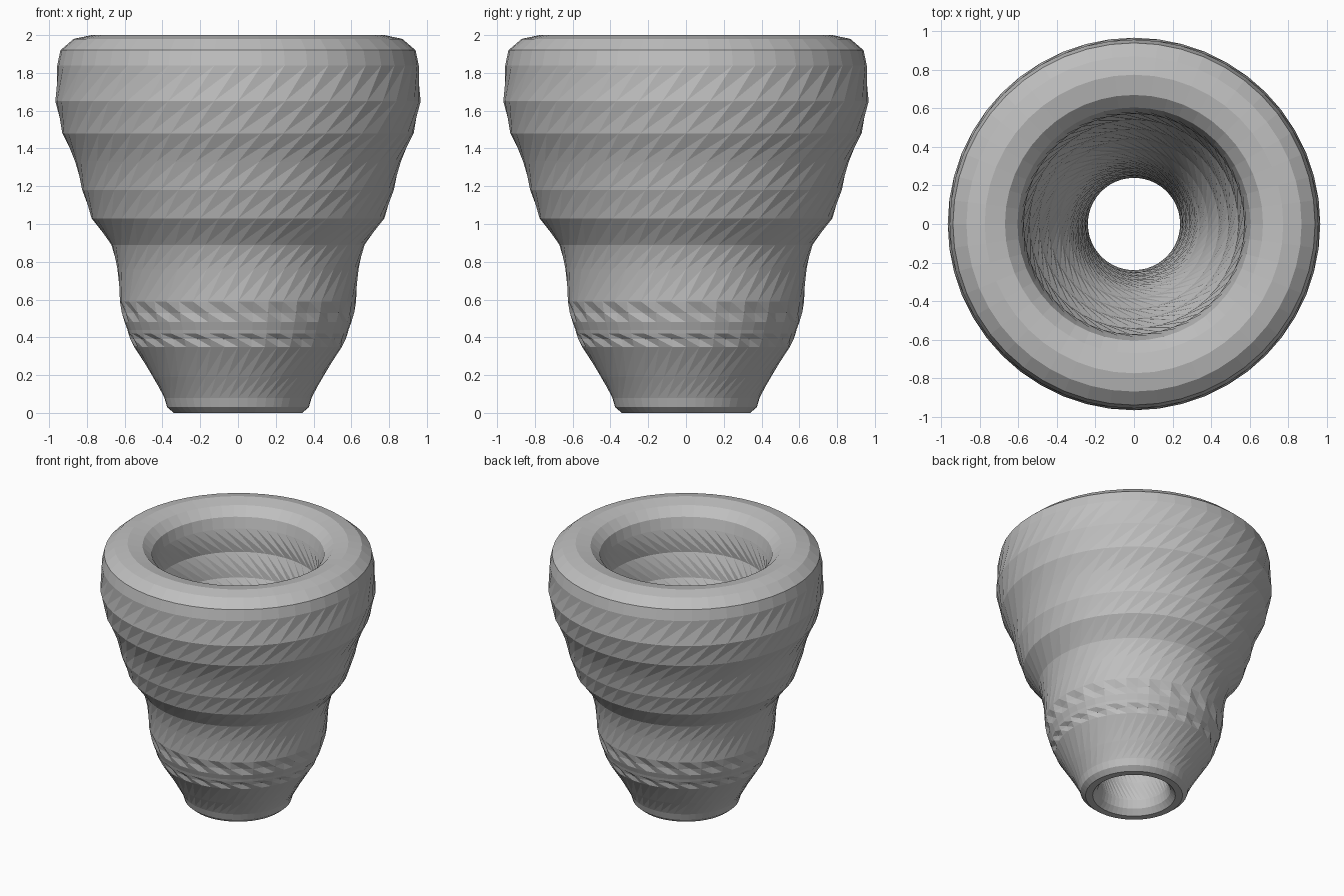
import bpy, bmesh
from math import cos, sin, pi

cube = bpy.data.objects.get("Cube")
if cube:
    bpy.data.objects.remove(cube, do_unlink=True)

SEGMENTS = 48
TWIST = 2        # columns by which long bands lean
TOOTH = 0.018    # depth of the notched rings

# Closed wall section: radius, height
outer_wall = [(.34, .0), (.375, .03), (.39, .08), (.45, .19), (.55, .35),
              (.57, .39), (.58, .42), (.585, .44), (.60, .48), (.615, .53),
              (.625, .59), (.638, .76), (.67, .89), (.775, 1.03), (.825, 1.18),
              (.862, 1.33), (.93, 1.48), (.967, 1.65), (.957, 1.84)]
rim = [(.94, 1.92), (.87, 1.98), (.775, 2.0), (.67, 1.98), (.605, 1.92), (.585, 1.84)]
inner_wall = [(.58, 1.66), (.54, 1.48), (.49, 1.33), (.44, 1.18), (.385, 1.03),
              (.34, .89), (.31, .76), (.285, .59), (.265, .42), (.25, .25),
              (.24, .1), (.255, .04), (.29, .0)]
section = outer_wall + rim + inner_wall
notched = {(.57, .39), (.615, .53)}


def add_ring(bm, point):
    radius, height = point
    ring = []
    for j in range(SEGMENTS):
        a = 2 * pi * j / SEGMENTS
        r = radius - (TOOTH if point in notched and j % 2 else 0)
        ring.append(bm.verts.new((r * cos(a), r * sin(a), height)))
    return ring


def join_rings(bm, low, high, lean):
    for j in range(SEGMENTS):
        k = (j + 1) % SEGMENTS
        a, b = low[j], low[k]
        c, d = high[(k + lean) % SEGMENTS], high[(j + lean) % SEGMENTS]
        bm.faces.new((a, b, d))
        bm.faces.new((b, c, d))


# Thick turned wall, open at both ends
bm = bmesh.new()
rings = [add_ring(bm, p) for p in section]
for i, p in enumerate(section):
    n = (i + 1) % len(section)
    rise = section[n][1] - p[1]
    lean = 0
    if abs(rise) > 0.1:
        lean = TWIST if rise > 0 else -TWIST
    join_rings(bm, rings[i], rings[n], lean)
bmesh.ops.recalc_face_normals(bm, faces=bm.faces)

mesh = bpy.data.meshes.new("vase_wall")
bm.to_mesh(mesh)
bm.free()
vase = bpy.data.objects.new("vase_wall", mesh)
bpy.context.collection.objects.link(vase)

# Plain grey
grey = bpy.data.materials.new("plain_grey")
grey.use_nodes = True
colour = (.52, .52, .52, 1)
grey.diffuse_color = colour
grey.node_tree.nodes["Principled BSDF"].inputs["Base Color"].default_value = colour
mesh.materials.append(grey)
